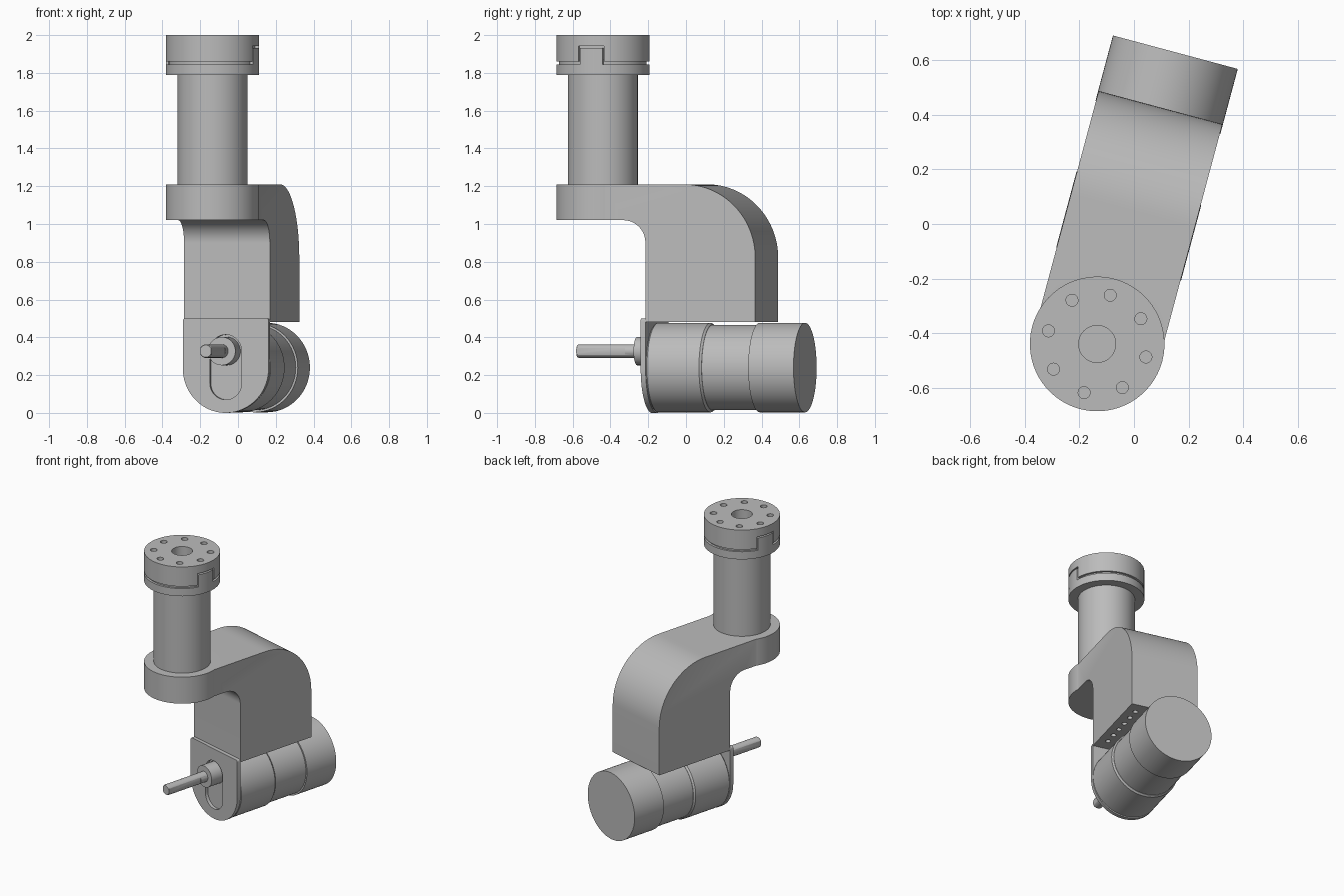
import bpy, bmesh
from math import pi, sin, cos, radians
from mathutils import Matrix, Vector

old = bpy.data.objects.get("Cube")
if old:
    bpy.data.objects.remove(old)

grey = bpy.data.materials.new("light_grey")
grey.use_nodes = True
colour = (0.5, 0.5, 0.5, 1)
grey.diffuse_color = colour
grey.node_tree.nodes["Principled BSDF"].inputs["Base Color"].default_value = colour

parts = []
R = 0.247        # flange radius
W = 0.235        # half width of the arm
MZ = 0.24        # motor axis height
SHAFT_Z = 0.327  # output shaft height


def make(name, bm):
    bmesh.ops.recalc_face_normals(bm, faces=bm.faces)
    mesh = bpy.data.meshes.new(name)
    bm.to_mesh(mesh)
    bm.free()
    ob = bpy.data.objects.new(name, mesh)
    bpy.context.collection.objects.link(ob)
    mesh.materials.append(grey)
    parts.append(ob)
    return ob


def cyl(name, r, z0, z1, x=0, y=0, segs=64):
    """Upright cylinder."""
    bm = bmesh.new()
    bmesh.ops.create_cone(bm, cap_ends=True, segments=segs, radius1=r, radius2=r, depth=z1 - z0,
                          matrix=Matrix.Translation((x, y, (z0 + z1) / 2)))
    return make(name, bm)


def box(name, lo, hi):
    lo, hi = Vector(lo), Vector(hi)
    bm = bmesh.new()
    bmesh.ops.create_cube(bm, size=1, matrix=Matrix.Translation((lo + hi) / 2)
                          @ Matrix.Diagonal((*(hi - lo), 1)))
    return make(name, bm)


def prism(name, pts, offset):
    """Extrude a closed outline of points along an offset."""
    bm = bmesh.new()
    face = bm.faces.new([bm.verts.new(p) for p in pts])
    ext = bmesh.ops.extrude_face_region(bm, geom=[face])
    bmesh.ops.translate(bm, vec=offset, verts=[v for v in ext["geom"] if isinstance(v, bmesh.types.BMVert)])
    return make(name, bm)


def lathe_y(name, profile, z, segs=64):
    """Turn (radius, y) points round a horizontal axis at height z."""
    bm = bmesh.new()
    rings = [[bm.verts.new((r * cos(2 * pi * i / segs), y, z + r * sin(2 * pi * i / segs)))
              for i in range(segs)] for r, y in profile]
    for a, b in zip(rings, rings[1:]):
        for i in range(segs):
            j = (i + 1) % segs
            bm.faces.new((a[i], a[j], b[j], b[i]))
    bm.faces.new(rings[0])
    bm.faces.new(rings[-1])
    return make(name, bm)


def arc(cx, cz, r, a0, a1, n=24):
    angles = [radians(a0 + (a1 - a0) * i / n) for i in range(n + 1)]
    return [(cx + r * cos(a), cz + r * sin(a)) for a in angles]


def boolean(ob, tools, op="DIFFERENCE"):
    bpy.context.view_layer.objects.active = ob
    for tool in tools:
        mod = ob.modifiers.new("cut", "BOOLEAN")
        mod.operation, mod.solver, mod.object = op, "EXACT", tool
        bpy.ops.object.modifier_apply(modifier=mod.name)
        parts.remove(tool)
        bpy.data.objects.remove(tool)


# Column and coupling flange
cyl("column", 0.185, 1.2, 1.8)
cyl("lower_flange", R, 1.79, 1.845)
cyl("flange_core", R - 0.015, 1.84, 1.87)
top = cyl("upper_flange", R, 1.86, 2.0)
notches = [box("notch", (min(s * 0.215, s * 0.3), -0.07, 1.8), (max(s * 0.215, s * 0.3), 0.07, 1.942))
           for s in (-1, 1)]
holes = [cyl("bolt_hole", 0.022, 1.92, 2.1, 0.185 * cos(i * pi / 4), 0.185 * sin(i * pi / 4), 20)
         for i in range(8)]
boolean(top, notches + holes + [cyl("bore", 0.068, 1.88, 2.1, segs=40)])
for s, side in ((1, "left"), (-1, "right")):
    tab = cyl(side + "_locking_tab", R, 1.84, 1.932)
    boolean(tab, [box("tab_limit", (min(s * 0.21, s * 0.3), -0.062, 1.8),
                      (max(s * 0.21, s * 0.3), 0.062, 2))], "INTERSECT")

# Curved arm with a round end under the column
outline = ([(0, 1.02)] + arc(0.176, 0.9, 0.12, 90, 0) + [(0.296, 0.48), (0.898, 0.48)]
           + arc(0.508, 0.82, 0.39, 0, 90) + [(0, 1.21)])
arm = prism("curved_arm", [(-W, y, z) for y, z in outline], (2 * W, 0, 0))
boolean(arm, [cyl("round_end", R, 1.02, 1.21)], "UNION")
boolean(arm, [cyl("screw_hole", 0.017, 0.4, 0.53, s * 0.17, 0.39 + 0.084 * i, 16)
              for s in (-1, 1) for i in range(6)])

# Motor mounting plate with a rounded foot and a slot
plate_pts = arc(0, W, W, 180, 360, 40) + arc(W - 0.012, 0.488, 0.012, 0, 90, 4) \
    + arc(0.012 - W, 0.488, 0.012, 90, 180, 4)
plate = prism("mounting_plate", [(x, 0.27, z) for x, z in plate_pts], (0, 0.027, 0))
slot_pts = arc(0, 0.157, 0.087, 180, 360) + arc(0, SHAFT_Z, 0.087, 0, 180)
boolean(plate, [prism("slot", [(x, 0.2, z) for x, z in slot_pts], (0, 0.2, 0))])

# Motor: front gearbox, narrower waist, rear housing
lathe_y("gearbox", [(0.225, 0.292), (0.237, 0.305), (0.237, 0.59), (0.228, 0.602)], MZ)
lathe_y("motor_waist", [(0.226, 0.59), (0.226, 0.87)], MZ)
lathe_y("motor_housing", [(0.237, 0.86), (0.237, 1.108)], MZ)

# Output boss and shaft with a flat on each side
lathe_y("shaft_boss", [(0.075, 0.188), (0.075, 0.3)], SHAFT_Z, 48)
shaft = lathe_y("output_shaft", [(0.032, -0.138), (0.036, -0.132), (0.036, 0.2)], SHAFT_Z, 32)
boolean(shaft, [box("flat", (0.03, -0.2, 0.2), (0.1, 0.13, 0.45)),
                box("flat", (-0.1, -0.2, 0.2), (-0.03, 0.13, 0.45))])

# Smooth shading, then swing the whole assembly into place
bpy.ops.object.select_all(action="DESELECT")
for ob in parts:
    ob.matrix_world = Matrix.Translation((-0.135, -0.44, 0)) @ Matrix.Rotation(radians(-15), 4, "Z")
    ob.select_set(True)
bpy.context.view_layer.objects.active = parts[0]
bpy.ops.object.shade_smooth_by_angle(angle=radians(30))
